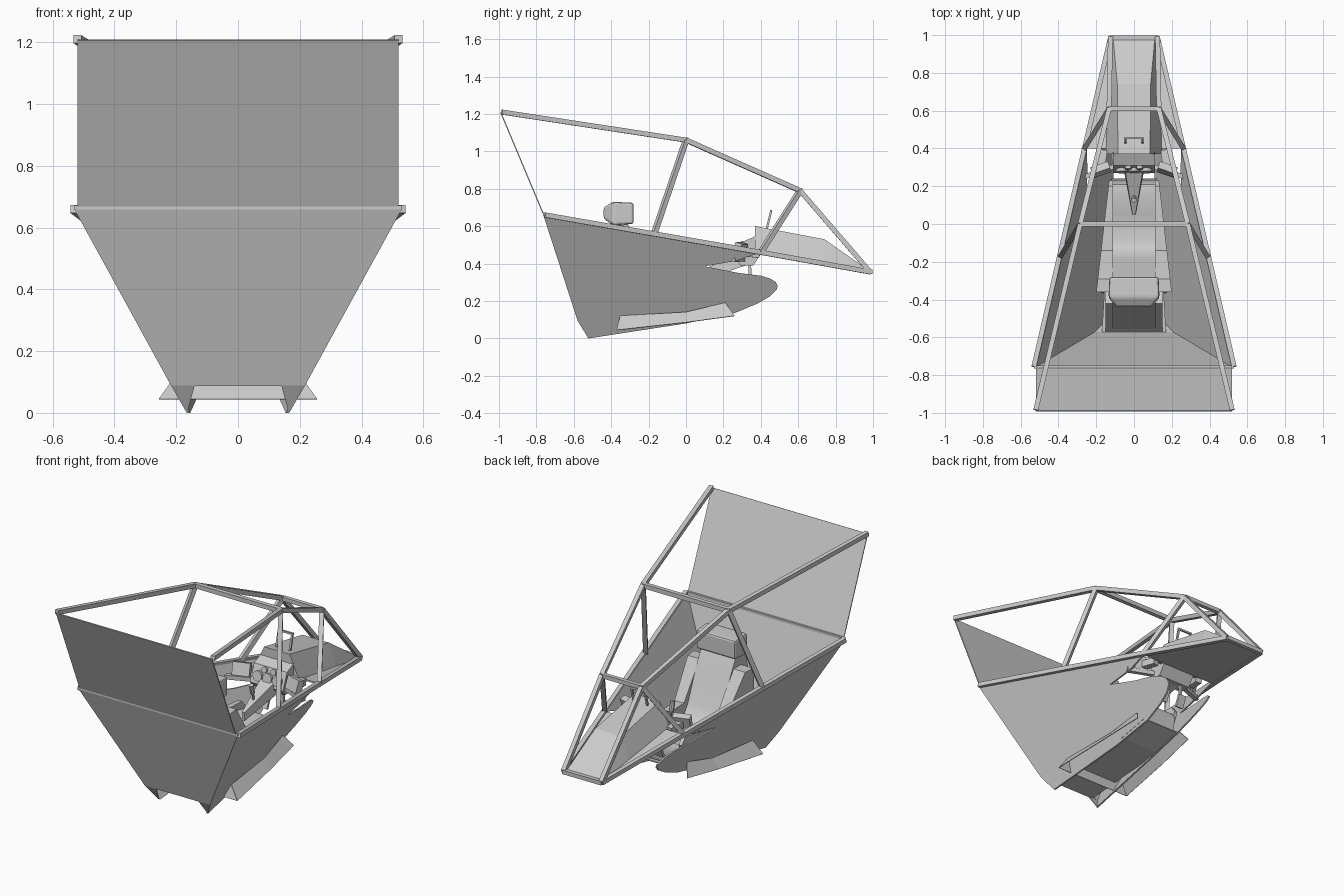
import bpy, bmesh, math
from mathutils import Vector, Matrix

if "Cube" in bpy.data.objects:
    bpy.data.objects.remove(bpy.data.objects["Cube"])

grey = bpy.data.materials.new("light_grey")
grey.diffuse_color = (0.6, 0.6, 0.6, 1)
grey.use_nodes = True
grey.node_tree.nodes["Principled BSDF"].inputs["Base Color"].default_value = grey.diffuse_color


def mesh(name, verts, faces, thick=0, smooth=False):
    me = bpy.data.meshes.new(name)
    bm = bmesh.new()
    vs = [bm.verts.new(v) for v in verts]
    for f in faces:
        bm.faces.new([vs[i] for i in f])
    bmesh.ops.recalc_face_normals(bm, faces=bm.faces)
    bm.to_mesh(me)
    bm.free()
    me.materials.append(grey)
    ob = bpy.data.objects.new(name, me)
    bpy.context.collection.objects.link(ob)
    if thick:
        m = ob.modifiers.new("thickness", 'SOLIDIFY')
        m.thickness = thick
        m.offset = 0
    if smooth:
        bpy.context.view_layer.objects.active = ob
        ob.select_set(True)
        bpy.ops.object.shade_smooth_by_angle(angle=math.radians(40))
        ob.select_set(False)
    return ob


def prism(name, prof, xa, xb, smooth=False):
    """Side profile (y, z) spanned between two x functions of (y, z)."""
    n = len(prof)
    verts = [(xa(y, z), y, z) for y, z in prof] + [(xb(y, z), y, z) for y, z in prof]
    faces = [list(range(n)), list(range(n, 2 * n))]
    faces += [[i, (i + 1) % n, (i + 1) % n + n, i + n] for i in range(n)]
    return mesh(name, verts, faces, smooth=smooth)


def slab(name, prof, hw, smooth=False):
    return prism(name, prof, lambda y, z: -hw, lambda y, z: hw, smooth)


def beam(name, a, b, w=0.026, h=None, sides=4):
    a, b = Vector(a), Vector(b)
    h = h or w
    d = b - a
    q = d.to_track_quat('Z', 'Y').to_matrix()
    verts, k = [], math.sqrt(0.5) if sides == 4 else 0.5
    for p in (a, b):
        for i in range(sides):
            t = 2 * math.pi * (i + 0.5) / sides
            verts.append(p + q @ Vector((math.cos(t) * k * w, math.sin(t) * k * h, 0)))
    faces = [list(range(sides)), list(range(sides, 2 * sides))]
    faces += [[i, (i + 1) % sides, (i + 1) % sides + sides, i + sides] for i in range(sides)]
    return mesh(name, verts, faces)


def hull_x(y, z):
    return 0.2 - 0.147 * (y + 0.76) + 0.5 * z


# hull side plates with rounded nose and notch
outline = [(-.76, .66), (-.575, .09), (-.52, 0), (0, .08), (.26, .135), (.38, .185), (.45, .225),
           (.485, .26), (.49, .28), (.48, .3), (.45, .32), (.4, .335), (.28, .35), (.1, .385),
           (.27, .415), (.4, .46)]
for s, side in ((1, "right"), (-1, "left")):
    prism("hull_side_" + side, outline, lambda y, z: s * hull_x(y, z),
          lambda y, z: s * (hull_x(y, z) - 0.01))

# rear wall, corner points, raised rear panel and floor
mesh("hull_rear_wall", [(-.53, -.76, .66), (.53, -.76, .66), (.217, -.575, .09), (.14, -.575, .09),
                        (-.14, -.575, .09), (-.217, -.575, .09)], [range(6)], 0.006)
for s, side in ((1, "right"), (-1, "left")):
    mesh("hull_corner_" + side, [(s * .217, -.575, .09), (s * .14, -.575, .09), (s * .165, -.52, 0)],
         [(0, 1, 2)], 0.004)
mesh("rear_panel", [(-.52, -.765, .67), (.52, -.765, .67), (.52, -.99, 1.207), (-.52, -.99, 1.207)],
     [range(4)], 0.006)
fl = [(-.575, .09), (.05, .105), (.24, .15)]
mesh("floor", [(s * min(.17, hull_x(y, z)), y, z) for y, z in fl for s in (-1, 1)],
     [(0, 1, 3, 2), (2, 3, 5, 4)], 0.006)

# lower skirt: sheets sloping outward along both sides and the front
top = [(.2, -.35, .12), (.175, 0, .14), (.152, .21, .19)]
low = [(.255, -.37, .044), (.22, 0, .085), (.19, .26, .12)]
for s, side in ((1, "right"), (-1, "left")):
    mesh("skirt_" + side, [(s * x, y, z) for x, y, z in top + low],
         [(0, 1, 4, 3), (1, 2, 5, 4)], 0.004)
mesh("skirt_front", [(-.2, -.35, .12), (.2, -.35, .12), (.255, -.37, .044), (-.255, -.37, .044)],
     [range(4)], 0.004)

# canopy frame and side rails
for s, side in ((1, "right"), (-1, "left")):
    top_path = [(.52, -.985, 1.21), (.285, 0, 1.06), (.132, .61, .79), (.125, .985, .355)]
    rail = [(.53, -.755, .66), (.262, .4, .46), (.125, .985, .355)]
    posts = [[(.285, 0, 1.06), (.388, -.17, .56)], [(.132, .61, .79), (.262, .4, .46)]]
    for label, path in (("canopy_rail", top_path), ("side_rail", rail),
                        ("rear_post", posts[0]), ("front_post", posts[1])):
        for a, b in zip(path, path[1:]):
            beam(label + "_" + side, (s * a[0], a[1], a[2]), (s * b[0], b[1], b[2]))
for label, x, y, z, w in (("middle", .285, 0, 1.06, .026), ("front", .132, .61, .79, .024),
                          ("nose", .13, .985, .355, .024), ("rear", .53, -.757, .665, .014)):
    beam("crossbar_" + label, (-x, y, z), (x, y, z), w)

# nose deck and raised hood
mesh("nose_deck", [(-.26, .4, .455), (.26, .4, .455), (.125, .985, .35), (-.125, .985, .35)],
     [range(4)], 0.008)
sections = [(.37, .6, .085, .46, .15), (.74, .53, .088, .4, .135), (.98, .362, .11, .352, .122)]
hv = []
for y, zt, xt, zb, xb in sections:
    hv += [(-xb, y, zb), (-xt, y, zt), (xt, y, zt), (xb, y, zb)]
hf = [(0, 1, 2, 3), (8, 9, 10, 11)]
for r in (0, 4):
    hf += [(r + i, r + (i + 1) % 4, r + 4 + (i + 1) % 4, r + 4 + i) for i in range(4)]
mesh("nose_hood", hv, hf)

# sight frame on the hood
for a, b in (((-.045, .43, .58), (-.045, .455, .68)), ((.045, .43, .58), (.045, .455, .68)),
             ((-.05, .455, .68), (.05, .455, .68))):
    beam("sight_frame", a, b, 0.011)

# seat, bolsters and headrest
slab("seat", [(-.31, .61), (-.25, .5), (-.18, .33), (-.14, .27), (-.09, .245), (.05, .26), (.16, .29),
              (.21, .28), (.23, .24), (.21, .15), (-.56, .1), (-.40, .6)], 0.115, True)
slab("seat_base", [(-.57, .095), (-.42, .3), (-.1, .17), (-.1, .11)], 0.15)
for s, side in ((1, "right"), (-1, "left")):
    prism("seat_bolster_" + side,
          [(-.36, .55), (-.29, .55), (-.14, .34), (.2, .33), (.23, .29), (.18, .19), (-.36, .14)],
          lambda y, z: s * .112, lambda y, z: s * (.2 - .115 * (y + .36)))
rings = [(-.28, .13, .612, .725), (-.39, .135, .605, .73), (-.44, .09, .64, .70)]
rv = [(sx * w, y, z) for y, w, z0, z1 in rings for sx, z in ((-1, z0), (-1, z1), (1, z1), (1, z0))]
rf = [(0, 1, 2, 3), (8, 9, 10, 11)]
for r in (0, 4):
    rf += [(r + i, r + (i + 1) % 4, r + 4 + (i + 1) % 4, r + 4 + i) for i in range(4)]
head = mesh("headrest", rv, rf)
bev = head.modifiers.new("soft_edges", 'BEVEL')
bev.width, bev.segments = 0.012, 2
slab("headrest_neck", [(-.31, .58), (-.31, .64), (-.38, .64), (-.38, .58)], 0.05)

# dashboard with gauges, side screens and struts
slab("dashboard", [(.29, .39), (.27, .42), (.31, .52), (.38, .55), (.4, .45), (.36, .39)], 0.11)
for x, z, r in ((-.065, .46, .03), (0, .46, .03), (.065, .46, .03), (-.03, .5, .018), (.03, .5, .018)):
    y = .27 + (z - .42) * .4
    beam("gauge", (x, y + .01, z), (x, y - .012, z + .005), r * 2, sides=16)
for s, side in ((1, "right"), (-1, "left")):
    beam("side_screen_" + side, (s * .17, .27, .48), (s * .182, .305, .468), 0.1, 0.075)
    beam("screen_arm_" + side, (s * .175, .3, .46), (s * .16, .39, .45), 0.04)
    beam("dash_strut_" + side, (s * .09, .31, .425), (s * .262, .25, .42), 0.025)
    beam("pedal_" + side, (s * .06, .33, .25), (s * .06, .36, .32), 0.05, 0.015)
    beam("pedal_arm_" + side, (s * .06, .345, .29), (s * .06, .34, .41), 0.015)

# tapered centre console and control stick
mesh("centre_console", [(-.05, .3, .46), (.05, .3, .46), (.008, .05, .35), (-.008, .05, .35),
                        (-.06, .32, .39), (.06, .32, .39), (.01, .05, .3), (-.01, .05, .3)],
     [(0, 1, 2, 3), (4, 5, 6, 7), (0, 1, 5, 4), (1, 2, 6, 5), (2, 3, 7, 6), (3, 0, 4, 7)])
beam("control_stick", (0, .15, .37), (0, .14, .44), 0.014, sides=8)
beam("stick_grip", (0, .14, .43), (0, .125, .485), 0.028, sides=8)
